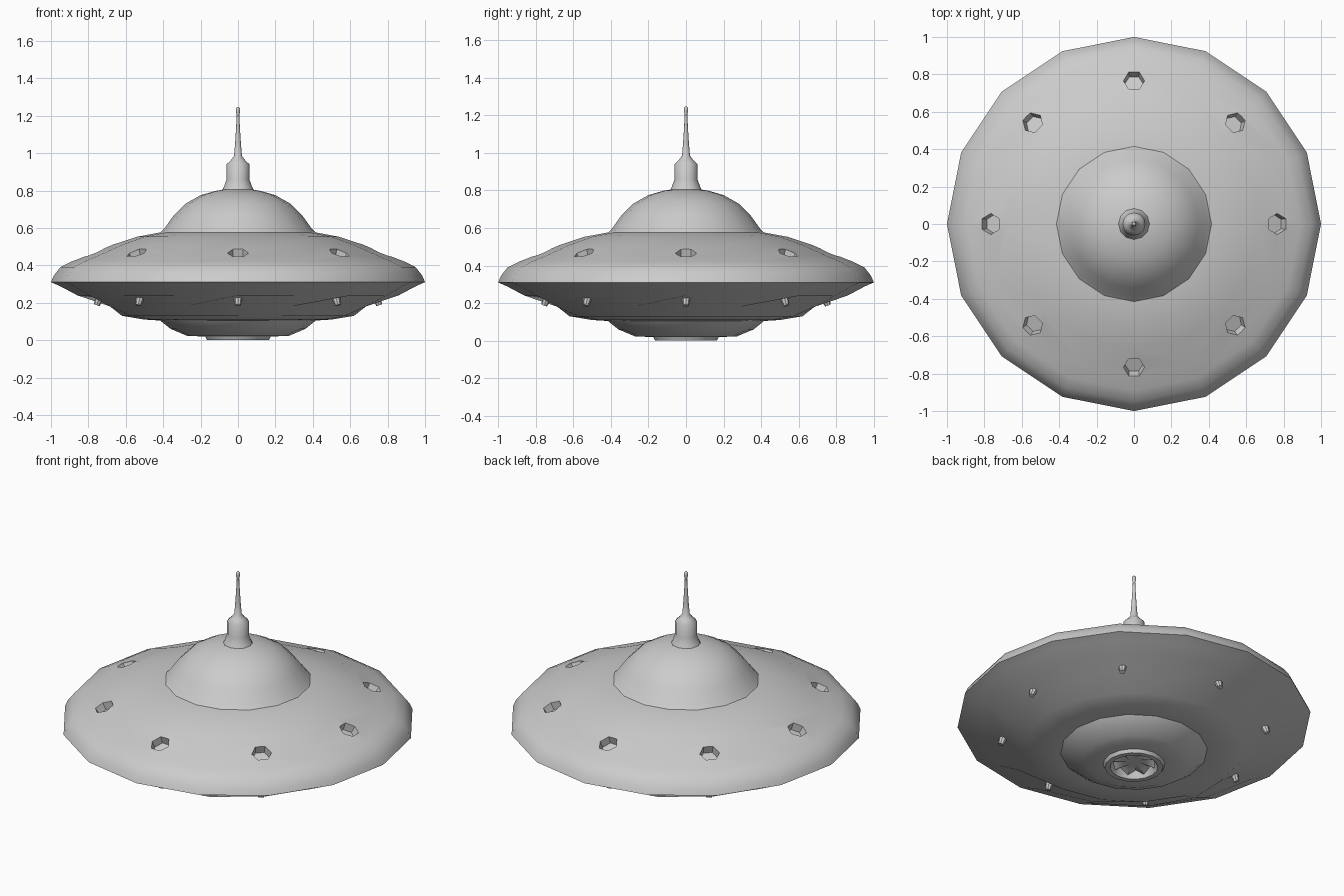
import bpy, bmesh
from math import sin, cos, pi
from mathutils import Vector, Matrix

if "Cube" in bpy.data.objects:
    bpy.data.objects.remove(bpy.data.objects["Cube"])

grey = bpy.data.materials.new("hull grey")
grey.use_nodes = True
grey.diffuse_color = (0.6, 0.6, 0.6, 1)
grey.node_tree.nodes["Principled BSDF"].inputs["Base Color"].default_value = (0.6, 0.6, 0.6, 1)


def finish(name, bm):
    bmesh.ops.recalc_face_normals(bm, faces=bm.faces)
    mesh = bpy.data.meshes.new(name)
    bm.to_mesh(mesh)
    bm.free()
    mesh.materials.append(grey)
    ob = bpy.data.objects.new(name, mesh)
    bpy.context.collection.objects.link(ob)
    return ob


def smooth(ob, angle=42):
    bpy.ops.object.select_all(action='DESELECT')
    ob.select_set(True)
    bpy.context.view_layer.objects.active = ob
    bpy.ops.object.shade_smooth_by_angle(angle=angle * pi / 180)


def lathe(profile, sides=16, offset=None):
    """Closed solid of revolution; offset(ring, step) shifts a vertex in z."""
    bm = bmesh.new()
    rings = []
    for i, (r, z) in enumerate(profile):
        rings.append([bm.verts.new((r * cos(2 * pi * k / sides), r * sin(2 * pi * k / sides),
                                    z + (offset(i, k) if offset else 0)))
                      for k in range(sides)])
    for a, b in zip(rings, rings[1:]):
        for k in range(sides):
            n = (k + 1) % sides
            bm.faces.new((a[k], a[n], b[n], b[k]))
    for ring, z in ((rings[0], profile[0][1]), (rings[-1], profile[-1][1])):
        tip = bm.verts.new((0, 0, z))
        for k in range(sides):
            bm.faces.new((ring[k], ring[(k + 1) % sides], tip))
    return bm


def around(bm, sides, r1, r2, depth, radius, z, tilt):
    """Eight cones around the axis, leaning outward by tilt."""
    for k in range(8):
        m = (Matrix.Rotation(k * pi / 4, 4, 'Z') @ Matrix.Translation((radius, 0, z))
             @ Matrix.Rotation(tilt, 4, 'Y'))
        bmesh.ops.create_cone(bm, cap_ends=True, segments=sides, radius1=r1,
                              radius2=r2, depth=depth, matrix=m)


# Saucer hull, with soft hollows pressed into its underside
hull_profile = [(0.30, 0.12), (0.42, 0.105), (0.50, 0.11), (0.62, 0.13), (0.74, 0.18),
                (0.86, 0.24), (0.95, 0.288), (1.0, 0.31), (0.985, 0.345), (0.95, 0.39),
                (0.89, 0.42), (0.80, 0.455), (0.67, 0.51), (0.54, 0.553), (0.42, 0.575),
                (0.30, 0.585)]
hull = finish("saucer_hull", lathe(
    hull_profile, offset=lambda i, k: 0.045 if i == 4 and k % 2 == 0 else 0))

# Hexagonal ports sunk into the upper hull
bm = bmesh.new()
around(bm, 6, 0.05, 0.066, 0.11, 0.77, 0.475, 0.42)
cutter = finish("port_cutter", bm)
cutter.hide_render = True
cut = hull.modifiers.new("ports", 'BOOLEAN')
cut.operation = 'DIFFERENCE'
cut.solver = 'EXACT'
cut.object = cutter
bpy.context.view_layer.objects.active = hull
hull.select_set(True)
bpy.ops.object.modifier_apply(modifier=cut.name)
bpy.data.objects.remove(cutter)
smooth(hull)

# Dome
smooth(finish("dome", lathe([(0.42, 0.57), (0.395, 0.595), (0.345, 0.665), (0.28, 0.73),
                             (0.20, 0.775), (0.12, 0.798), (0.05, 0.81)])))

# Antenna with its socket
smooth(finish("antenna", lathe(
    [(0.09, 0.79), (0.075, 0.82), (0.061, 0.86), (0.061, 0.94), (0.04, 0.96), (0.021, 0.985),
     (0.015, 1.06), (0.010, 1.14), (0.007, 1.205), (0.012, 1.225), (0.011, 1.24),
     (0.004, 1.247)], 12)), 60)

# Belly with a ringed, pleated vent in the middle
belly_profile = [(0.04, 0.035), (0.12, 0.035), (0.135, 0.0), (0.165, 0.0), (0.175, 0.02),
                 (0.27, 0.022), (0.30, 0.035), (0.36, 0.06), (0.41, 0.10), (0.43, 0.12)]
smooth(finish("belly", lathe(
    belly_profile, offset=lambda i, k: (-0.02 if k % 2 else 0.015) if i == 1 else 0)), 50)

# Small studs hanging in the hollows
bm = bmesh.new()
around(bm, 8, 0.016, 0.026, 0.06, 0.745, 0.215, -0.35)
smooth(finish("underside_studs", bm))
